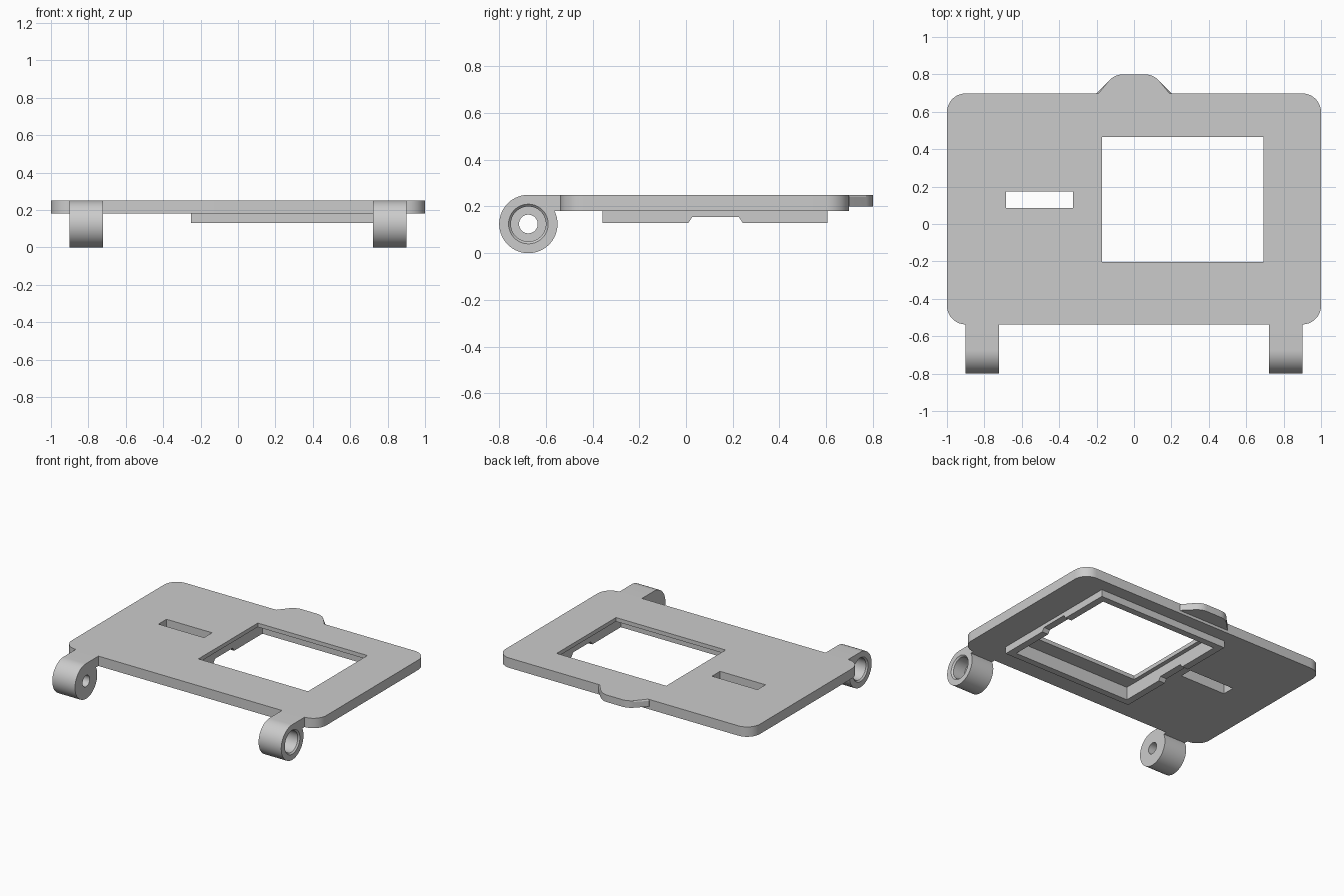
import bpy, bmesh, math
from mathutils import Vector, Matrix

old = bpy.data.objects.get("Cube")
if old:
    bpy.data.objects.remove(old, do_unlink=True)

grey = bpy.data.materials.new("plain_grey")
grey.use_nodes = True
COLOUR = (0.6, 0.6, 0.6, 1)
grey.diffuse_color = COLOUR
grey.node_tree.nodes["Principled BSDF"].inputs["Base Color"].default_value = COLOUR

TOP, BASE, LEDGE = 0.25, 0.18, 0.222
CHAMFER = 0.009


def make(name, bm):
    bmesh.ops.recalc_face_normals(bm, faces=bm.faces)
    mesh = bpy.data.meshes.new(name)
    bm.to_mesh(mesh)
    bm.free()
    obj = bpy.data.objects.new(name, mesh)
    bpy.context.collection.objects.link(obj)
    mesh.materials.append(grey)
    return obj


def prism(name, outline, z0, z1, chamfer=0, frame=None):
    """Extrude a flat outline, optionally chamfering its upper rim."""
    bm = bmesh.new()
    low = [bm.verts.new((x, y, z0)) for x, y in outline]
    high = [bm.verts.new((x, y, z1)) for x, y in outline]
    bm.faces.new(low[::-1])
    cap = bm.faces.new(high)
    n = len(low)
    for i in range(n):
        j = (i + 1) % n
        bm.faces.new((low[i], low[j], high[j], high[i]))
    if chamfer:
        bmesh.ops.bevel(bm, geom=list(cap.edges), offset=chamfer,
                        segments=1, affect='EDGES')
    if frame:
        bm.transform(frame)
    return make(name, bm)


def box(name, x0, x1, y0, y1, z0, z1):
    return prism(name, [(x0, y0), (x1, y0), (x1, y1), (x0, y1)], z0, z1)


def rounded(corners, steps=10):
    """Outline from (x, y, radius) corners, each filleted with an arc."""
    pts = []
    for i, (x, y, r) in enumerate(corners):
        p = Vector((x, y, 0))
        if not r:
            pts.append((x, y))
            continue
        u = (Vector((*corners[i - 1][:2], 0)) - p).normalized()
        v = (Vector((*corners[(i + 1) % len(corners)][:2], 0)) - p).normalized()
        half = u.angle(v) / 2
        centre = p + (u + v).normalized() * r / math.sin(half)
        a = (p + u * r / math.tan(half) - centre).normalized()
        b = (p + v * r / math.tan(half) - centre).normalized()
        for k in range(steps + 1):
            q = centre + a.slerp(b, k / steps) * r
            pts.append((q.x, q.y))
    return pts


def lathe(name, profile, centre, segments=48):
    """Closed solid of (x, radius) rings around an axis along x."""
    bm = bmesh.new()
    rings = []
    for x, r in profile:
        rings.append([bm.verts.new((x, centre[0] + r * math.cos(t), centre[1] + r * math.sin(t)))
                      for t in (math.tau * k / segments for k in range(segments))])
    for a, b in zip(rings, rings[1:]):
        for i in range(segments):
            j = (i + 1) % segments
            bm.faces.new((a[i], a[j], b[j], b[i]))
    bm.faces.new(rings[0][::-1])
    bm.faces.new(rings[-1])
    return make(name, bm)


def cut(obj, *cutters):
    for cutter in cutters:
        mod = obj.modifiers.new("cut", 'BOOLEAN')
        mod.operation, mod.solver, mod.object = 'DIFFERENCE', 'EXACT', cutter
        bpy.context.view_layer.objects.active = obj
        bpy.ops.object.modifier_apply(modifier=mod.name)


# Cutters for the window, the pocket behind it and the slot
window = box("window_cutter", -0.17, 0.692, -0.202, 0.465, 0, 0.5)
pocket = box("pocket_cutter", -0.20, 0.73, -0.31, 0.56, 0, LEDGE)
slot = box("slot_cutter", -0.685, -0.327, 0.085, 0.175, 0, 0.5)

# Main plate with rounded corners
plate = prism("plate", rounded([(-1, -0.537, 0.1), (1, -0.537, 0.1),
                                (1, 0.698, 0.1), (-1, 0.698, 0.1)]), BASE, TOP, CHAMFER)
cut(plate, window, pocket, slot)

# Finger tab on the back edge
tab = prism("finger_tab", rounded([(-0.2, 0.6, 0), (0.2, 0.6, 0), (0.2, 0.7, 0),
                                   (0.1, 0.8, 0.1), (-0.1, 0.8, 0.1), (-0.2, 0.7, 0)]),
            0.2, TOP, CHAMFER)

# Raised frame under the window, with a tapered notch across both sides
side_frame = Matrix(((0, 0, 1, 0), (1, 0, 0, 0), (0, 1, 0, 0), (0, 0, 0, 1)))
frame = box("window_frame", -0.25, 0.78, -0.357, 0.607, 0.13, BASE)
notch = prism("notch_cutter", [(0, 0.1), (0.01, 0.13), (0.027, 0.155),
                               (0.226, 0.155), (0.243, 0.13), (0.25, 0.1)],
              -0.5, 1, frame=side_frame)
cut(frame, pocket, notch)

# Hinge knuckles: round barrel running into a flat arm
R, CY = 0.125, -0.675
end = math.pi * 2 + math.asin((BASE - R) / R)
start = math.pi / 2
arc = [(CY + R * math.cos(t), R + R * math.sin(t))
       for t in (start + (end - start) * k / 48 for k in range(49))]
hinge = prism("left_hinge", arc + [(-0.5, BASE), (-0.5, TOP)], 0.722, 0.9, frame=side_frame)
bore = lathe("bore_cutter", [(0.7, 0.04), (0.8, 0.04), (0.8, 0.075), (0.89, 0.075),
                             (0.9, 0.085), (0.92, 0.105)], (CY, R))
cut(hinge, bore)
other = hinge.copy()
other.data = hinge.data.copy()
other.name = "right_hinge"
other.data.transform(Matrix.Scale(-1, 4, (1, 0, 0)))
other.data.flip_normals()
bpy.context.collection.objects.link(other)

for cutter in (window, pocket, slot, notch, bore):
    bpy.data.objects.remove(cutter, do_unlink=True)

# Smooth the curved walls, keep the edges crisp
for obj in (plate, tab, frame, hinge, other):
    bpy.ops.object.select_all(action='DESELECT')
    obj.select_set(True)
    bpy.context.view_layer.objects.active = obj
    bpy.ops.object.shade_smooth_by_angle(angle=math.radians(25))
